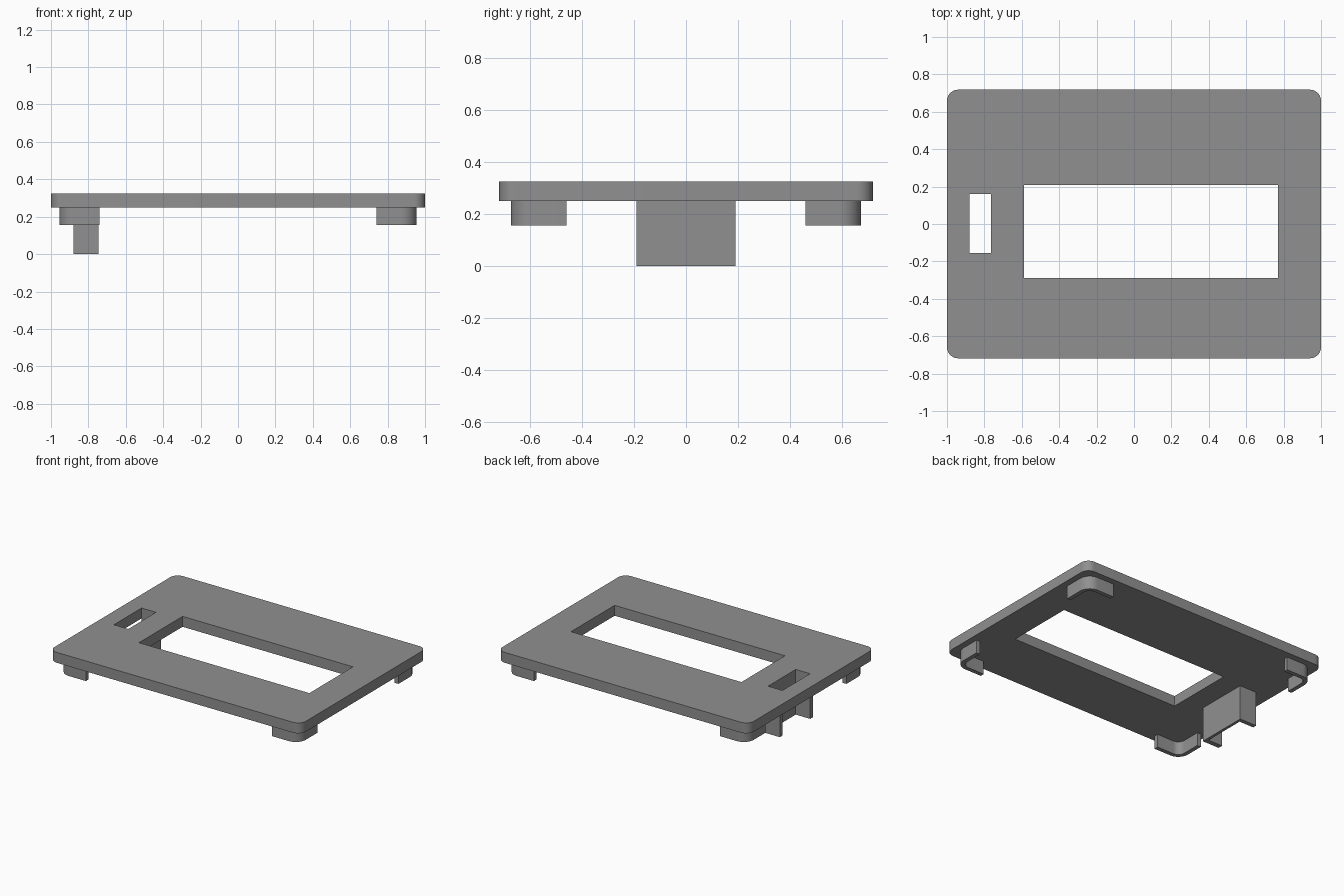
import bpy, bmesh, math

if "Cube" in bpy.data.objects:
    bpy.data.objects.remove(bpy.data.objects["Cube"])

grey = bpy.data.materials.new("plain_grey")
grey.diffuse_color = (0.28, 0.28, 0.28, 1)
grey.use_nodes = True
grey.node_tree.nodes["Principled BSDF"].inputs["Base Color"].default_value = grey.diffuse_color


def arc(cx, cy, r, a0, a1, n=10):
    return [(cx + r * math.cos(math.radians(a0 + (a1 - a0) * i / n)),
             cy + r * math.sin(math.radians(a0 + (a1 - a0) * i / n))) for i in range(n + 1)]


def rect(x0, x1, y0, y1):
    return [(x0, y0), (x1, y0), (x1, y1), (x0, y1)]


def slab(name, loops, z0, z1):
    """Extrude a filled outline (later loops are holes) from z0 to z1."""
    cu = bpy.data.curves.new(name + "_outline", 'CURVE')
    cu.dimensions = '2D'
    cu.fill_mode = 'BOTH'
    cu.extrude = (z1 - z0) / 2
    for pts in loops:
        sp = cu.splines.new('POLY')
        sp.points.add(len(pts) - 1)
        for p, (x, y) in zip(sp.points, pts):
            p.co = (x, y, 0, 1)
        sp.use_cyclic_u = True
    tmp = bpy.data.objects.new(name + "_tmp", cu)
    bpy.context.collection.objects.link(tmp)
    dg = bpy.context.evaluated_depsgraph_get()
    me = bpy.data.meshes.new_from_object(tmp.evaluated_get(dg))
    bpy.data.objects.remove(tmp)
    # weld caps to sides and drop into place
    bm = bmesh.new()
    bm.from_mesh(me)
    bmesh.ops.remove_doubles(bm, verts=bm.verts, dist=1e-5)
    bmesh.ops.translate(bm, verts=bm.verts, vec=(0, 0, (z0 + z1) / 2))
    bmesh.ops.recalc_face_normals(bm, faces=bm.faces)
    bm.to_mesh(me)
    bm.free()
    me.materials.clear()
    me.materials.append(grey)
    ob = bpy.data.objects.new(name, me)
    bpy.context.collection.objects.link(ob)
    bpy.ops.object.select_all(action='DESELECT')
    ob.select_set(True)
    bpy.context.view_layer.objects.active = ob
    bpy.ops.object.shade_smooth_by_angle(angle=math.radians(30))
    return ob


# Face plate: rounded rectangle with a display window and a switch slot
X, Y, R = 1.0, 0.718, 0.06
outline = (arc(X - R, Y - R, R, 0, 90) + arc(R - X, Y - R, R, 90, 180)
           + arc(R - X, R - Y, R, 180, 270) + arc(X - R, R - Y, R, 270, 360))
slab("face_plate", [outline, rect(-0.587, 0.77, -0.288, 0.208),
                    rect(-0.88, -0.765, -0.155, 0.16)], 0.25, 0.325)

# Rounded corner lugs under the plate
lx, ly, r, t = 0.955, 0.673, 0.08, 0.03
lug = ([(lx, 0.46)] + arc(lx - r, ly - r, r, 0, 90) + [(0.74, ly), (0.74, ly - t)]
       + arc(lx - r, ly - r, r - t, 90, 0) + [(lx - t, 0.46)])
for sx, nx in ((1, "right"), (-1, "left")):
    for sy, ny in ((1, "back"), (-1, "front")):
        slab(f"corner_lug_{ny}_{nx}", [[(x * sx, y * sy) for x, y in lug]], 0.155, 0.25)

# U-shaped switch bracket, open toward the left edge
slab("switch_bracket", [[(-0.88, -0.19), (-0.745, -0.19), (-0.745, 0.19), (-0.88, 0.19),
                         (-0.88, 0.16), (-0.765, 0.16), (-0.765, -0.155), (-0.88, -0.155)]],
     0.0, 0.25)
